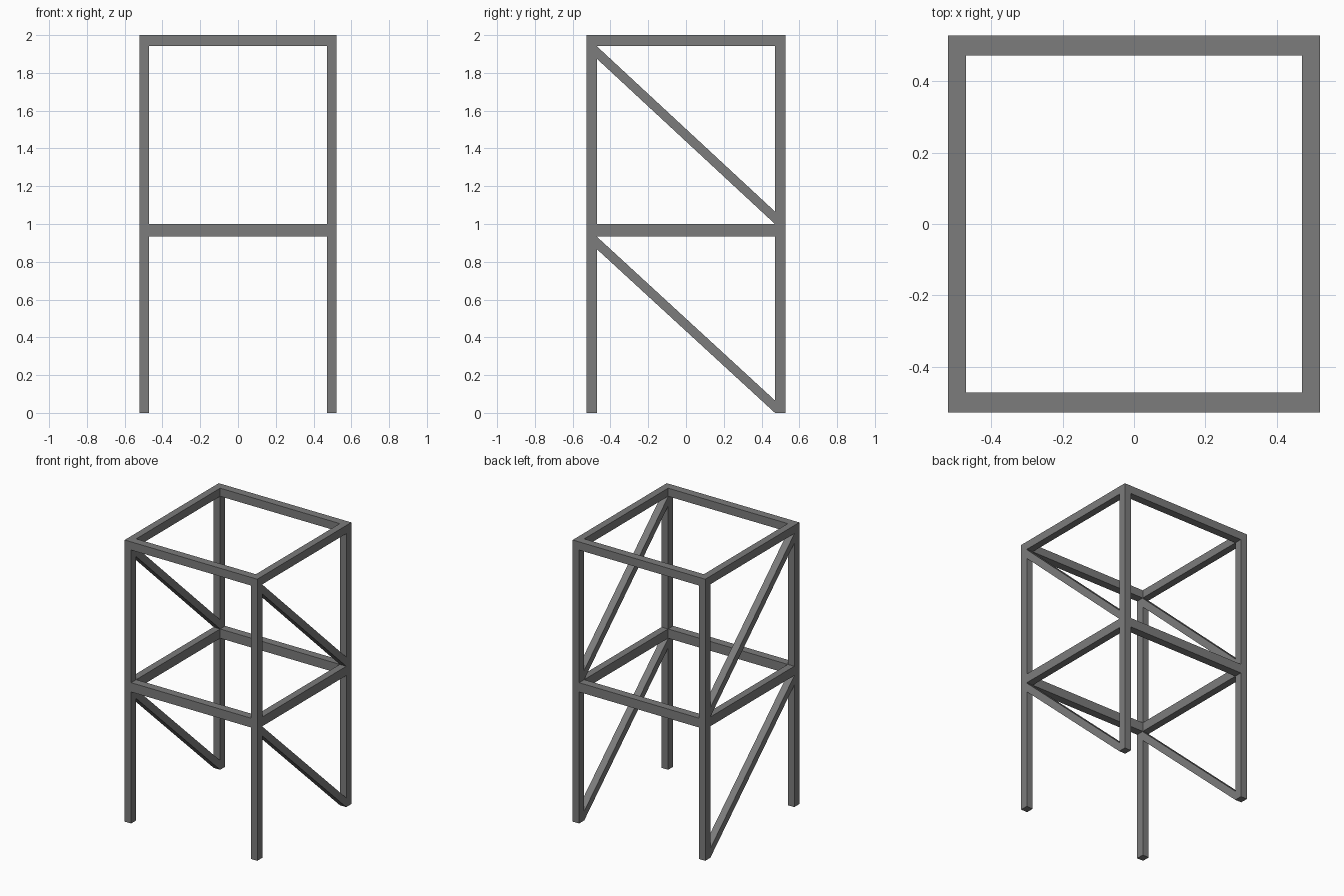
import bpy

if "Cube" in bpy.data.objects:
    bpy.data.objects.remove(bpy.data.objects["Cube"])

X_OUT, X_IN = 0.521, 0.47
Y_OUT, Y_IN = 0.528, 0.471

# Dark grey finish for every part
dark = bpy.data.materials.new("dark_grey")
dark.diffuse_color = (0.2, 0.2, 0.2, 1)
dark.use_nodes = True
dark.node_tree.nodes["Principled BSDF"].inputs["Base Color"].default_value = dark.diffuse_color


def prism(name, profile, x0, x1):
    """Extrude a (y, z) profile along x."""
    n = len(profile)
    verts = [(x, y, z) for x in (x0, x1) for y, z in profile]
    faces = [tuple(range(n))[::-1], tuple(range(n, 2 * n))]
    faces += [(i, (i + 1) % n, n + (i + 1) % n, n + i) for i in range(n)]
    # profiles run counter-clockwise seen from +x
    mesh = bpy.data.meshes.new(name)
    mesh.from_pydata(verts, [], faces)
    mesh.materials.append(dark)
    obj = bpy.data.objects.new(name, mesh)
    bpy.context.collection.objects.link(obj)
    return obj


def box(name, x, y, z):
    return prism(name, [(y[0], z[0]), (y[1], z[0]), (y[1], z[1]), (y[0], z[1])], *x)


def span(inner, outer, side):
    return tuple(sorted((side * inner, side * outer)))


# Horizontal ring levels: (name, bottom, top)
levels = [("middle", 0.934, 1.0), ("top", 1.942, 2.0)]

for sx, xn in ((-1, "left"), (1, "right")):
    xs = span(X_IN, X_OUT, sx)

    # Corner posts
    for sy, yn in ((-1, "front"), (1, "back")):
        box(f"{yn}_{xn}_post", xs, span(Y_IN, Y_OUT, sy), (0, 2))

    # Side rails
    for level, z0, z1 in levels:
        box(f"{level}_{xn}_rail", xs, (-Y_IN, Y_IN), (z0, z1))

    # Diagonal braces, high at the front and low at the back
    for level, low, high in (("lower", 0.0, 0.932), ("upper", 1.0, 1.94)):
        t = 0.066
        prism(f"{level}_{xn}_brace",
              [(-Y_IN, high - t), (Y_IN, low), (Y_IN, low + t), (-Y_IN, high)], *xs)

# Front and back rails
for sy, yn in ((-1, "front"), (1, "back")):
    for level, z0, z1 in levels:
        box(f"{level}_{yn}_rail", (-X_IN, X_IN), span(Y_IN, Y_OUT, sy), (z0, z1))
